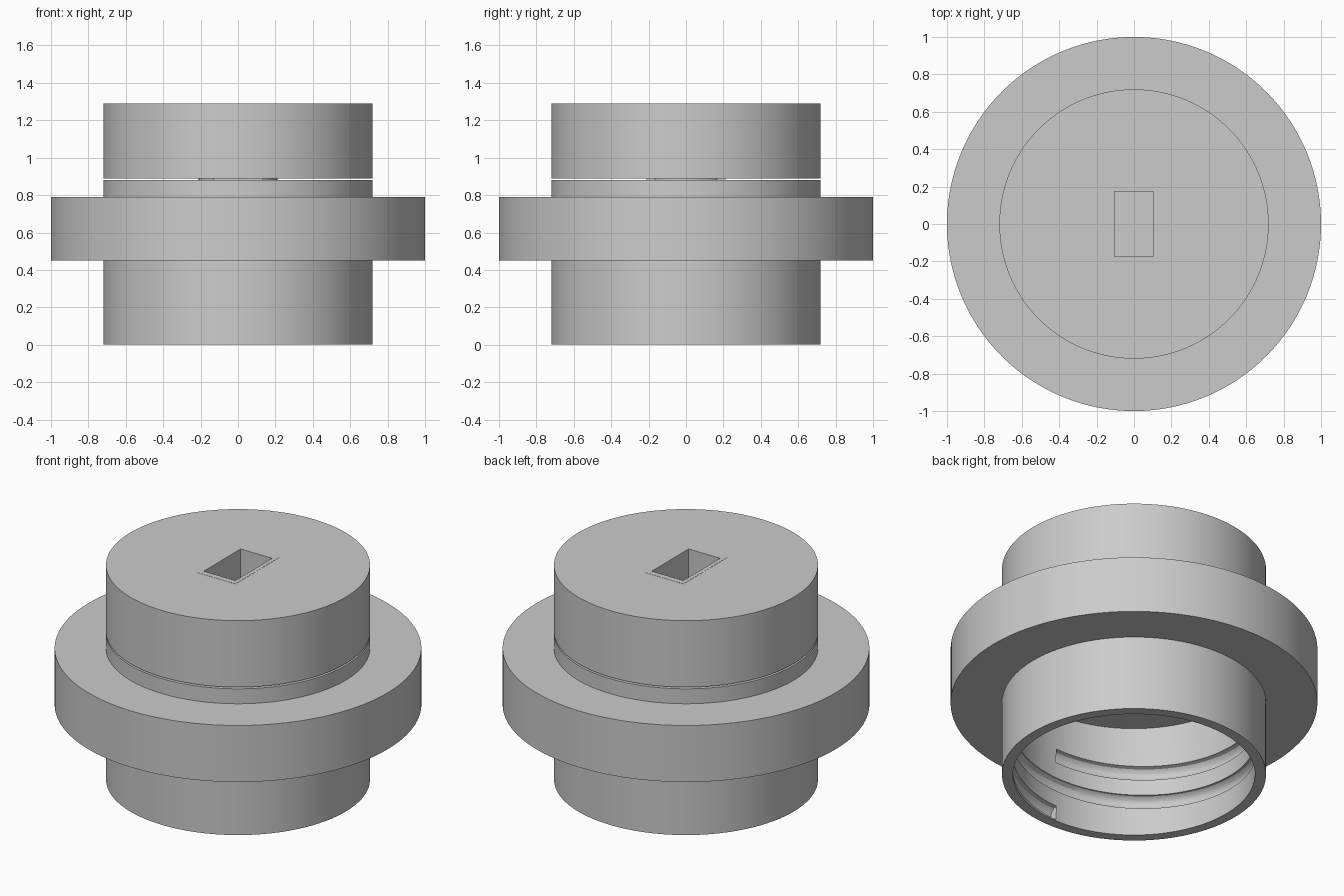
import bpy, bmesh
from math import cos, sin, pi, radians
from mathutils import Matrix

if "Cube" in bpy.data.objects:
    bpy.data.objects.remove(bpy.data.objects["Cube"], do_unlink=True)

SEGMENTS = 128

grey = bpy.data.materials.new("light_grey")
grey.use_nodes = True
grey.diffuse_color = (0.6, 0.6, 0.6, 1)
grey.node_tree.nodes["Principled BSDF"].inputs["Base Color"].default_value = (0.6, 0.6, 0.6, 1)


def add_object(name, bm):
    bmesh.ops.recalc_face_normals(bm, faces=bm.faces)
    mesh = bpy.data.meshes.new(name)
    bm.to_mesh(mesh)
    bm.free()
    mesh.materials.append(grey)
    obj = bpy.data.objects.new(name, mesh)
    bpy.context.collection.objects.link(obj)
    return obj


def activate(obj):
    bpy.ops.object.select_all(action='DESELECT')
    obj.select_set(True)
    bpy.context.view_layer.objects.active = obj


def lathe(name, profile):
    bm = bmesh.new()
    verts = [bm.verts.new((r, 0, z)) for r, z in profile]
    edges = [bm.edges.new(pair) for pair in zip(verts, verts[1:])]
    bmesh.ops.spin(bm, geom=verts + edges, cent=(0, 0, 0), axis=(0, 0, 1),
                   angle=2 * pi, steps=SEGMENTS)
    bmesh.ops.remove_doubles(bm, verts=bm.verts, dist=0.0005)
    return add_object(name, bm)


def box(name, width, depth, bottom, top):
    bm = bmesh.new()
    place = Matrix.Translation((0, 0, (bottom + top) / 2))
    size = Matrix.Diagonal((width, depth, top - bottom, 1))
    bmesh.ops.create_cube(bm, size=1, matrix=place @ size)
    return add_object(name, bm)


def cut(target, cutter):
    cutter.hide_render = True
    mod = target.modifiers.new("cut", 'BOOLEAN')
    mod.operation = 'DIFFERENCE'
    mod.solver = 'EXACT'
    mod.object = cutter
    activate(target)
    bpy.ops.object.modifier_apply(modifier=mod.name)
    bpy.data.objects.remove(cutter, do_unlink=True)


def helix(name, radius, thickness, start, pitch, turns, steps=96):
    curve = bpy.data.curves.new(name, 'CURVE')
    curve.dimensions = '3D'
    curve.bevel_depth = thickness
    curve.bevel_resolution = 4
    curve.use_fill_caps = True
    count = turns * steps + 1
    spline = curve.splines.new('POLY')
    spline.points.add(count - 1)
    for i, point in enumerate(spline.points):
        a = 2 * pi * i / steps - pi / 2
        point.co = (radius * cos(a), radius * sin(a), start + pitch * i / steps, 1)
    obj = bpy.data.objects.new(name, curve)
    bpy.context.collection.objects.link(obj)
    activate(obj)
    bpy.ops.object.convert(target='MESH')
    obj = bpy.context.view_layer.objects.active
    obj.data.materials.clear()
    obj.data.materials.append(grey)
    return obj


# Hollow flanged body, open at the bottom, with a threaded bore
body = lathe("flanged_body", [(0, 0.67), (0.66, 0.67), (0.66, 0), (0.72, 0),
                              (0.72, 0.45), (1, 0.45), (1, 0.79), (0.72, 0.79),
                              (0.72, 0.88), (0, 0.88)])
cut(body, helix("thread_cutter", 0.661, 0.043, 0.05, 0.18, 2))

# Thin collar spacing the lid off the body
collar = lathe("collar", [(0, 0.875), (0.21, 0.875), (0.21, 0.895), (0, 0.895)])

# Upper lid with a slot for the post
lid = lathe("upper_lid", [(0, 0.89), (0.72, 0.89), (0.72, 1.29), (0, 1.29)])
cut(lid, box("slot_cutter", 0.26, 0.42, 0.8, 1.4))

# Rectangular post with a socket in its top
post = box("socket_post", 0.26, 0.42, 0.88, 1.291)
cut(post, box("socket_cutter", 0.21, 0.35, 0.9, 1.4))

for part in (body, collar, lid, post):
    activate(part)
    bpy.ops.object.shade_smooth_by_angle(angle=radians(30))
